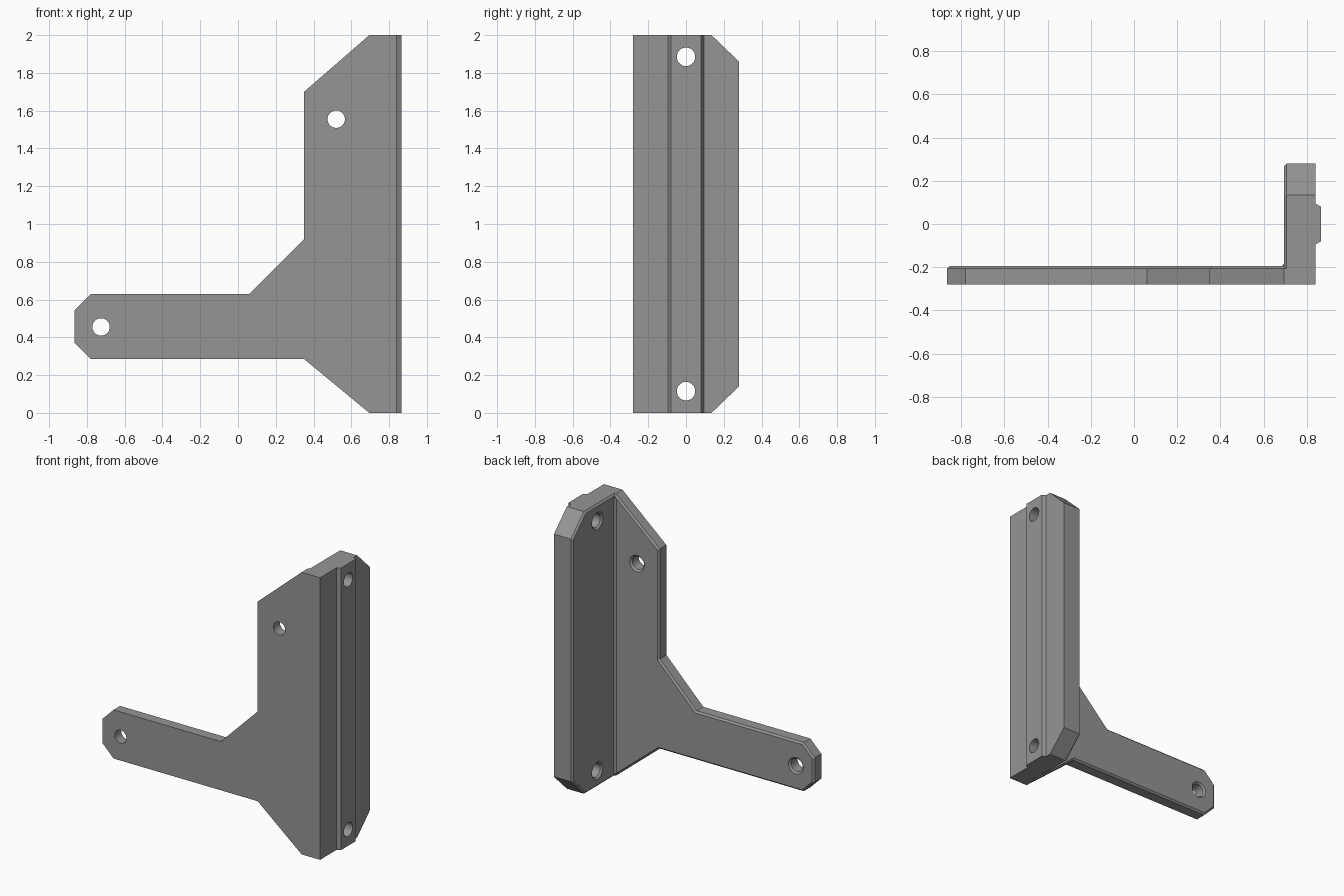
import bpy, bmesh, math
from mathutils import Vector, Matrix

if "Cube" in bpy.data.objects:
    bpy.data.objects.remove(bpy.data.objects["Cube"])

grey = bpy.data.materials.new("mid grey")
grey.diffuse_color = (0.3, 0.3, 0.3, 1)
grey.use_nodes = True
grey.node_tree.nodes["Principled BSDF"].inputs["Base Color"].default_value = grey.diffuse_color
CH = 0.012  # edge chamfer


def inset(pts, d):
    """Offset a counter-clockwise outline inward by d."""
    out = []
    for i, p in enumerate(pts):
        p = Vector(p)
        e1 = (p - Vector(pts[i - 1])).normalized()
        e2 = (Vector(pts[(i + 1) % len(pts)]) - p).normalized()
        n1, n2 = Vector((-e1.y, e1.x)), Vector((-e2.y, e2.x))
        out.append(p + (n1 + n2) * d / (1 + n1.dot(n2)))
    return out


def loft(name, rings):
    """Closed solid through equal-length rings of 3D points."""
    bm = bmesh.new()
    loops = [[bm.verts.new(p) for p in r] for r in rings]
    n = len(loops[0])
    for a, b in zip(loops, loops[1:]):
        for i in range(n):
            j = (i + 1) % n
            bm.faces.new((a[i], a[j], b[j], b[i]))
    bm.faces.new(loops[0][::-1])
    bm.faces.new(loops[-1])
    bmesh.ops.recalc_face_normals(bm, faces=bm.faces)
    me = bpy.data.meshes.new(name)
    bm.to_mesh(me)
    bm.free()
    me.materials.append(grey)
    ob = bpy.data.objects.new(name, me)
    bpy.context.collection.objects.link(ob)
    return ob


def boolean(target, other, op):
    m = target.modifiers.new(op.lower(), 'BOOLEAN')
    m.operation, m.solver, m.object = op, 'EXACT', other
    bpy.context.view_layer.objects.active = target
    bpy.ops.object.modifier_apply(modifier=m.name)
    bpy.data.objects.remove(other)


def hole(at, inner):
    """Drill with a small countersink; 'at' maps (u, v, depth) to 3D."""
    cu, cv, r, far = inner
    steps = [(-0.1, r), (far - CH, r), (far + 0.05, r + CH + 0.05)]
    return loft("hole_cutter", [
        [at(cu + q * math.cos(2 * math.pi * k / 32),
            cv + q * math.sin(2 * math.pi * k / 32), d) for k in range(32)]
        for d, q in steps])


def on_plate(x, z, d):    # depth measured from the front face
    return (x, -0.28 + d, z)


def on_flange(y, z, d):   # depth measured from the outer side face
    return (0.84 - d, y, z)


def slab(name, pts, at, depth):
    return loft(name, [[at(u, v, d) for u, v in ring] for ring, d in
                       ((pts, 0), (pts, depth - CH), (inset(pts, CH), depth))])


# Front plate with the side arm
plate = slab("bracket_body", [
    (-0.865, 0.37), (-0.78, 0.285), (0.35, 0.285), (0.695, 0), (0.80, 0),
    (0.80, 2), (0.695, 2), (0.35, 1.70), (0.35, 0.92), (0.06, 0.63),
    (-0.78, 0.63), (-0.865, 0.545)], on_plate, 0.085)

# Side flange with clipped rear corners
flange = slab("side_flange", [
    (-0.28, 0), (0.135, 0), (0.28, 0.14), (0.28, 1.86), (0.135, 2),
    (-0.28, 2)], on_flange, 0.145)
boolean(plate, flange, 'UNION')

# Raised locating rib on the outer side
rib = [(0.80, -0.095), (0.84, -0.095), (0.865, -0.08),
       (0.865, 0.08), (0.84, 0.095), (0.80, 0.095)]
boolean(plate, loft("locating_rib", [[(x, y, z) for x, y in rib] for z in (0, 2)]),
        'UNION')

# Small fillet in the inside corner
fillet = [(0.683, -0.195), (0.683, -0.21), (0.71, -0.21),
          (0.71, -0.183), (0.695, -0.183)]
boolean(plate, loft("corner_fillet", [[(x, y, z) for x, y in fillet]
                                      for z in (0.025, 1.975)]), 'UNION')

# Screw holes
for x, z in ((0.52, 1.555), (-0.725, 0.455)):
    boolean(plate, hole(on_plate, (x, z, 0.046, 0.085)), 'DIFFERENCE')
for z in (0.115, 1.885):
    boolean(plate, hole(on_flange, (0, z, 0.049, 0.145)), 'DIFFERENCE')

# Smooth the hole walls, keep all other edges sharp
bpy.ops.object.select_all(action='DESELECT')
plate.select_set(True)
bpy.context.view_layer.objects.active = plate
bpy.ops.object.shade_smooth_by_angle(angle=math.radians(25))
